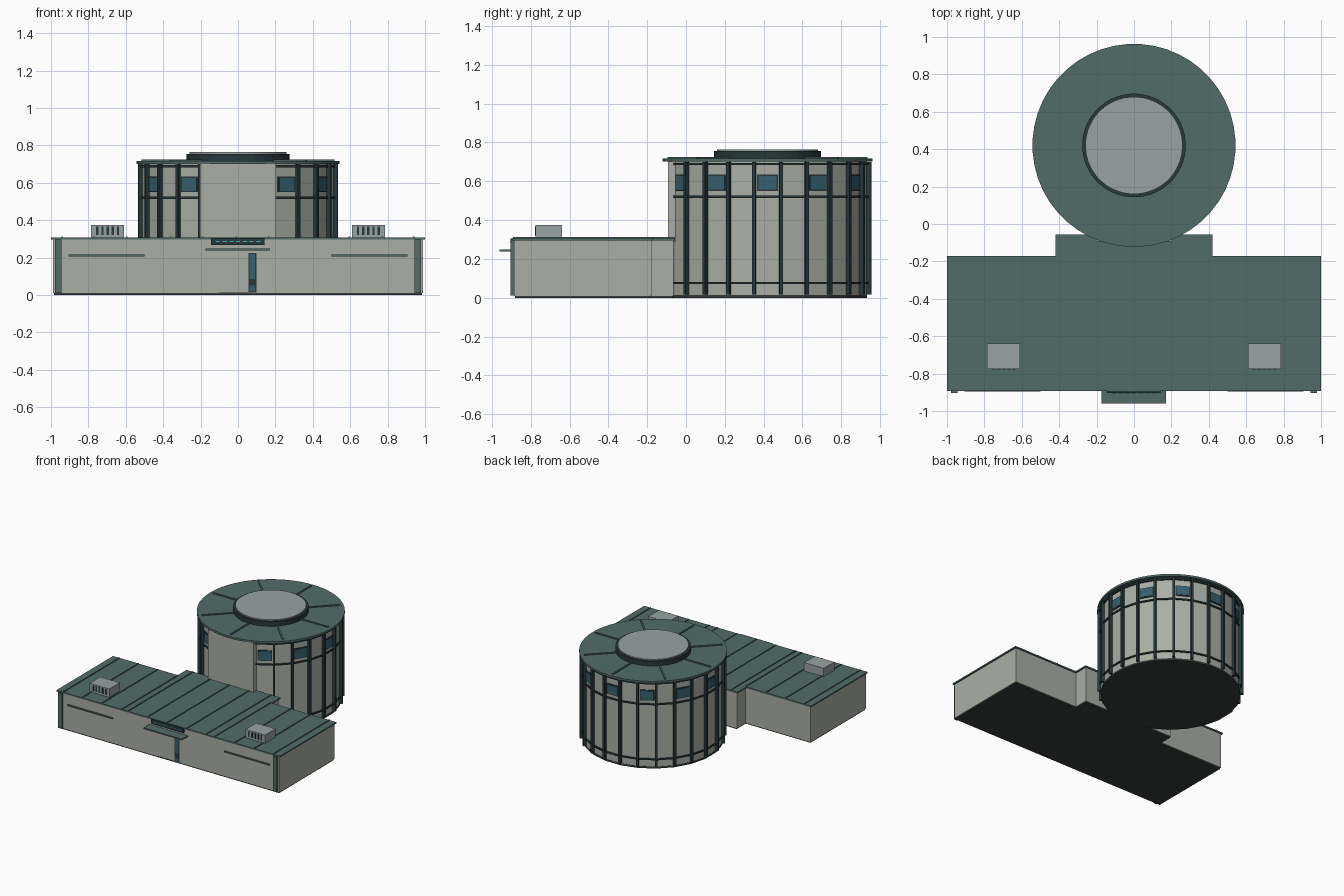
import bpy, bmesh
from math import radians, sin, cos
from mathutils import Matrix, Vector

if "Cube" in bpy.data.objects:
    bpy.data.objects.remove(bpy.data.objects["Cube"])


def material(name, rgb):
    m = bpy.data.materials.new(name)
    m.diffuse_color = (*rgb, 1)
    m.use_nodes = True
    m.node_tree.nodes["Principled BSDF"].inputs["Base Color"].default_value = m.diffuse_color
    return m


WALL = material("wall_panel", (0.40, 0.43, 0.38))
ROOF = material("roof_teal", (0.085, 0.15, 0.14))
TRIM = material("dark_trim", (0.02, 0.04, 0.045))
BASE = material("base_dark", (0.04, 0.045, 0.042))
GLASS = material("glass_blue", (0.035, 0.12, 0.16))
PALE = material("pale_metal", (0.31, 0.37, 0.36))
GLOW = material("light_teal", (0.05, 0.5, 0.5))
CY = 0.42  # drum centre in y


def finish(name, bm, mat):
    me = bpy.data.meshes.new(name)
    bm.to_mesh(me)
    bm.free()
    me.materials.append(mat)
    ob = bpy.data.objects.new(name, me)
    bpy.context.collection.objects.link(ob)
    return ob


def boxes(name, mat, items):
    """Each item is x0, x1, y0, y1, z0, z1."""
    bm = bmesh.new()
    for x0, x1, y0, y1, z0, z1 in items:
        m = Matrix.Translation(((x0 + x1) / 2, (y0 + y1) / 2, (z0 + z1) / 2))
        bmesh.ops.create_cube(bm, size=1, matrix=m @ Matrix.Diagonal((x1 - x0, y1 - y0, z1 - z0, 1)))
    return finish(name, bm, mat)


def mirrored(name, mat, items):
    return boxes(name, mat, items + [(-b, -a, *rest) for a, b, *rest in items])


def around(name, mat, angles, r0, r1, width, spans):
    """Boxes set around the drum; angle 0 is the front."""
    bm = bmesh.new()
    for a in angles:
        for z0, z1 in spans:
            m = (Matrix.Translation((0, CY, 0)) @ Matrix.Rotation(radians(a), 4, 'Z')
                 @ Matrix.Translation((0, -(r0 + r1) / 2, (z0 + z1) / 2))
                 @ Matrix.Diagonal((width, r1 - r0, z1 - z0, 1)))
            bmesh.ops.create_cube(bm, size=1, matrix=m)
    return finish(name, bm, mat)


def disc(name, mat, r, z0, z1, sides, r_top=None):
    bm = bmesh.new()
    m = Matrix.Translation((0, CY, (z0 + z1) / 2)) @ Matrix.Rotation(radians(180 / sides), 4, 'Z')
    bmesh.ops.create_cone(bm, cap_ends=True, segments=sides, radius1=r,
                          radius2=r_top or r, depth=z1 - z0, matrix=m)
    return finish(name, bm, mat)


def t_prism(name, mat, x, xm, y0, y1, y2, z0, z1):
    """Front wing with a narrower link block at its back."""
    pts = [(-x, y0), (x, y0), (x, y1), (xm, y1), (xm, y2), (-xm, y2), (-xm, y1), (-x, y1)]
    bm = bmesh.new()
    f = bm.faces.new([bm.verts.new((px, py, z0)) for px, py in pts])
    top = bmesh.ops.extrude_face_region(bm, geom=[f])["geom"]
    bmesh.ops.translate(bm, vec=(0, 0, z1 - z0), verts=[v for v in top if isinstance(v, bmesh.types.BMVert)])
    bmesh.ops.recalc_face_normals(bm, faces=bm.faces)
    return finish(name, bm, mat)


# Front wing
t_prism("wing_base", BASE, 0.985, 0.405, -0.88, -0.185, -0.07, 0, 0.015)
t_prism("wing_walls", WALL, 0.99, 0.41, -0.885, -0.178, -0.065, 0.01, 0.298)
t_prism("wing_roof", ROOF, 1.0, 0.42, -0.893, -0.17, -0.057, 0.296, 0.307)

# Standing seams on the wing roof
side = [(x - 0.004, x + 0.004, -0.89, -0.172, 0.305, 0.312) for x in (0.415, 0.595, 0.77, 0.94)]
mirrored("wing_roof_seams", ROOF, side)
boxes("link_roof_seams", ROOF, [(x - 0.004, x + 0.004, -0.89, -0.059, 0.305, 0.312)
                                for x in (-0.36, -0.185, -0.01, 0.165, 0.34)])

# Corner posts and front strips
mirrored("corner_posts", ROOF, [(0.945, 0.978, -0.903, -0.88, 0.012, 0.297)])
mirrored("front_strips", ROOF, [(0.5, 0.905, -0.895, -0.88, 0.206, 0.216)])

# Entrance
boxes("entry_canopy", ROOF, [(-0.175, 0.17, -0.96, -0.88, 0.239, 0.249)])
boxes("entry_fascia", TRIM, [(-0.145, 0.142, -0.903, -0.88, 0.268, 0.305)])
boxes("entry_light_dashes", GLOW, [(-0.118 + 0.036 * i, -0.096 + 0.036 * i, -0.906, -0.9, 0.284, 0.289)
                                   for i in range(7)])
boxes("door_panel", WALL, [(-0.1, 0.055, -0.891, -0.88, 0.012, 0.225)])
boxes("door_sidelight", TRIM, [(0.055, 0.098, -0.89, -0.88, 0.015, 0.225)])
boxes("door_sidelight_glass", GLASS, [(0.062, 0.092, -0.893, -0.885, 0.085, 0.22),
                                      (0.062, 0.092, -0.893, -0.885, 0.022, 0.05)])

# Roof units with slats
mirrored("roof_units", PALE, [(0.61, 0.785, -0.775, -0.64, 0.305, 0.375)])
mirrored("roof_unit_slats", TRIM, [(x - 0.006, x + 0.006, -0.779, -0.77, 0.322, 0.366)
                                   for x in (0.641, 0.669, 0.697, 0.725, 0.753)])

# Drum body
disc("drum_base", BASE, 0.518, 0, 0.015, 24)
disc("drum_walls", WALL, 0.516, 0.01, 0.703, 24)
boxes("drum_front_panel", WALL, [(-0.203, 0.203, -0.093, 0.05, 0.29, 0.702)])

# Drum mullions, rings and windows, leaving the front panel clear
around("drum_mullions", TRIM, [37.5 + 15 * i for i in range(21)], 0.5, 0.539, 0.017, [(0.018, 0.7)])
around("drum_rings", TRIM, [30 + 15 * i for i in range(21)], 0.5, 0.522, 0.138,
       [(0.07, 0.081), (0.515, 0.526), (0.683, 0.695)])
windows = [30 * i for i in range(1, 12)]
around("window_frames", TRIM, windows, 0.5, 0.518, 0.106, [(0.55, 0.634)])
around("window_panes", GLASS, windows, 0.505, 0.521, 0.092, [(0.557, 0.627)])

# Drum roof with ribs and raised cap
disc("drum_roof", ROOF, 0.543, 0.702, 0.718, 48)
around("drum_roof_ribs", ROOF, [45 * i for i in range(8)], 0.26, 0.515, 0.012, [(0.715, 0.726)])
disc("cap_collar", TRIM, 0.277, 0.715, 0.755, 48)
disc("cap_disc", PALE, 0.26, 0.75, 0.764, 48)
